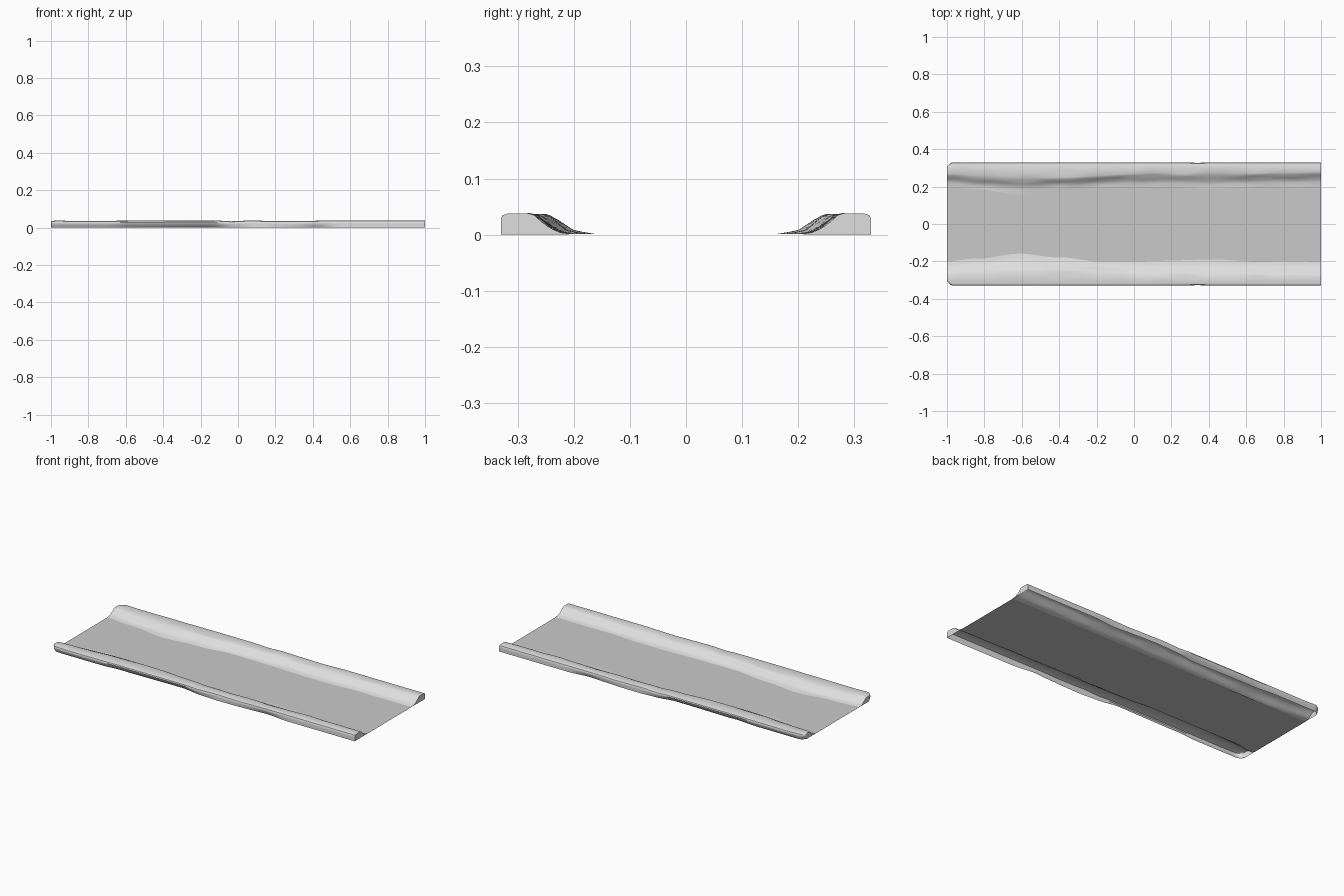
import bpy, bmesh, math, random
from mathutils import noise, Vector

if "Cube" in bpy.data.objects:
    bpy.data.objects.remove(bpy.data.objects["Cube"])

random.seed(3)


def material(name, v):
    m = bpy.data.materials.new(name)
    m.diffuse_color = (v, v, v, 1)
    m.use_nodes = True
    m.node_tree.nodes["Principled BSDF"].inputs["Base Color"].default_value = m.diffuse_color
    return m


def lerp_table(table, x):
    # smooth interpolation through (x, value) keys
    for (x0, v0), (x1, v1) in zip(table, table[1:]):
        if x <= x1:
            t = max(0, (x - x0) / (x1 - x0))
            t = t * t * (3 - 2 * t)
            return v0 + (v1 - v0) * t
    return table[-1][1]


def wobble(x, seed, amount):
    return amount * noise.noise(Vector((x * 5, seed * 7.3, 0.5)))


def make_object(name, bm, mat):
    bmesh.ops.recalc_face_normals(bm, faces=bm.faces)
    me = bpy.data.meshes.new(name)
    bm.to_mesh(me)
    bm.free()
    me.materials.append(mat)
    ob = bpy.data.objects.new(name, me)
    bpy.context.collection.objects.link(ob)
    return ob


bank_grey = material("light_grey_bank", 0.74)
road_grey = material("mid_grey_road", 0.59)

# flat road strip between the banks
bm = bmesh.new()
bm.faces.new([bm.verts.new(p) for p in
              ((-1, -0.205, 0), (1, -0.205, 0), (1, 0.205, 0), (-1, 0.205, 0))])
road = make_object("road_surface", bm, road_grey)
if road.data.polygons[0].normal.z < 0:
    road.data.flip_normals()

# bank outline along the road: foot, crest and how far the wall tucks under
FOOT = [(-1, .20), (-.85, .185), (-.62, .16), (-.4, .18), (-.2, .2), (.2, .195),
        (.45, .19), (.7, .203), (1, .203)]
CREST = [(-1, .272), (-.8, .255), (-.6, .245), (-.35, .25), (-.1, .268),
         (.2, .272), (.6, .275), (1, .272)]
TUCK = [(-1, .012), (-.7, .012), (-.55, .02), (-.15, .025), (-.02, .006),
        (.1, .0), (.3, .004), (.42, .012), (.55, .0), (1, 0)]


def section(x):
    foot = lerp_table(FOOT, x) + wobble(x, 1, .006)
    crest = lerp_table(CREST, x) + wobble(x, 2, .012)
    tuck = lerp_table(TUCK, x)
    outer = .33 - max(0, wobble(x, 3, .008)) * (tuck > .003)
    top = .0375 + min(0, wobble(x, 4, .005)) - .004 * math.exp(-((x + .03) / .05) ** 2)
    # rounded corner at the left end
    d = max(0, 1 - (x + 1) / .035)
    outer -= .025 * d * d
    top -= .004 * d * d
    span = crest - foot
    pts = [(foot, .0008)]
    for t, h in ((.28, .10), (.45, .24), (.6, .45), (.75, .70), (.88, .88), (1, .97)):
        pts.append((foot + span * t, top * h + wobble(x * 1.5, 5 + t * 4, .003)))
    pts += [(crest + (outer - crest) * .4, top),
            (outer - .012, top),
            (outer - .003, top - .003),
            (outer, top - .009),
            (outer - tuck * .15, top * .5),
            (outer - tuck * .6, top * .22),
            (outer - tuck, 0)]
    return pts


# snow-like bank, an open-bottomed shell with closed ends
xs = [-1, -.993, -.984, -.972] + [-.96 + 1.96 * i / 70 for i in range(71)]
for side, name in ((-1, "front_bank"), (1, "back_bank")):
    bm = bmesh.new()
    rows = [[bm.verts.new((x, side * y, z)) for y, z in section(x)] for x in xs]
    for a, b in zip(rows, rows[1:]):
        for i in range(len(a) - 1):
            bm.faces.new((a[i], a[i + 1], b[i + 1], b[i]))
    bm.faces.new(rows[0])
    bm.faces.new(rows[-1])
    ob = make_object(name, bm, bank_grey)
    # keep the shell facing outwards
    up = sum(p.normal.z * p.area for p in ob.data.polygons)
    if up < 0:
        ob.data.flip_normals()
    ob.data.shade_smooth()
    ob.data.set_sharp_from_angle(angle=math.radians(40))
